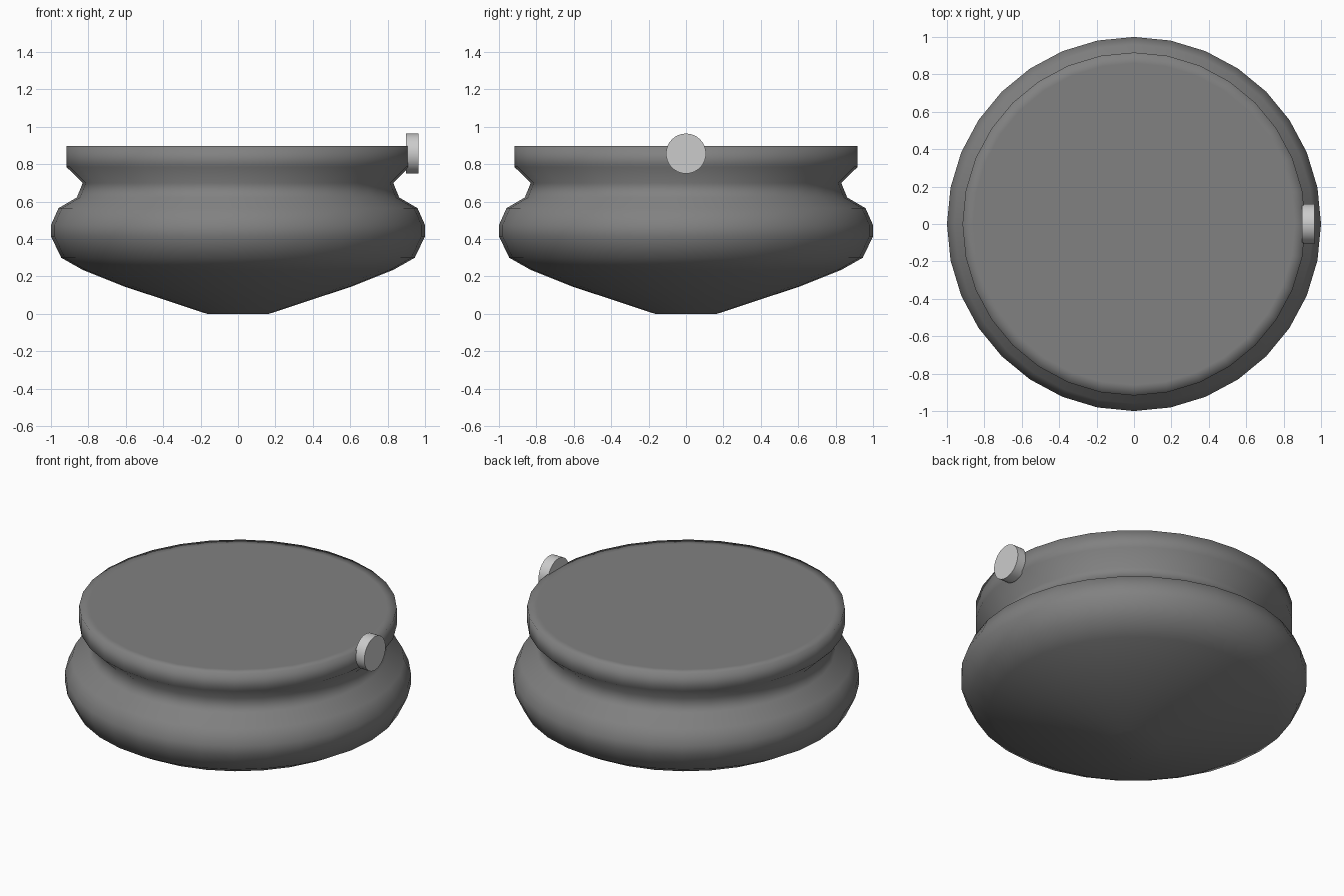
import bpy, bmesh, math
from mathutils import Matrix

if "Cube" in bpy.data.objects:
    bpy.data.objects.remove(bpy.data.objects["Cube"])

SIDES = 32


def finish(bm, name):
    bmesh.ops.recalc_face_normals(bm, faces=bm.faces)
    mesh = bpy.data.meshes.new(name)
    bm.to_mesh(mesh)
    bm.free()
    obj = bpy.data.objects.new(name, mesh)
    bpy.context.collection.objects.link(obj)
    return obj


# Pot body: closed lathe, fully smooth, narrow inset ring on the flat top
profile = [(0.165, 0), (0.61, 0.147), (0.83, 0.235), (0.945, 0.30),
           (1.0, 0.415), (1.0, 0.475), (0.96, 0.565), (0.862, 0.622),
           (0.83, 0.70), (0.917, 0.785), (0.917, 0.897), (0.86, 0.897)]
bm = bmesh.new()
rings = []
for r, z in profile:
    angles = [2 * math.pi * i / SIDES for i in range(SIDES)]
    rings.append([bm.verts.new((r * math.cos(a), r * math.sin(a), z)) for a in angles])
for low, high in zip(rings, rings[1:]):
    for i in range(SIDES):
        j = (i + 1) % SIDES
        bm.faces.new((low[i], low[j], high[j], high[i]))
bm.faces.new(rings[0][::-1])
bm.faces.new(rings[-1])
for f in bm.faces:
    f.smooth = True
body = finish(bm, "pot_body")
dark = bpy.data.materials.new("dark_grey")
dark.diffuse_color = (0.22, 0.22, 0.22, 1)
dark.use_nodes = True
dark.node_tree.nodes["Principled BSDF"].inputs["Base Color"].default_value = dark.diffuse_color
body.data.materials.append(dark)

# Round button set into the right side of the rim
bm = bmesh.new()
bmesh.ops.create_cone(bm, cap_ends=True, segments=32, radius1=0.107, radius2=0.107,
                      depth=0.066,
                      matrix=Matrix.Translation((0.932, 0, 0.857)) @ Matrix.Rotation(math.pi / 2, 4, 'Y'))
for f in bm.faces:
    f.smooth = len(f.verts) == 4
for e in bm.edges:
    if len({len(f.verts) for f in e.link_faces}) > 1:
        e.smooth = False
finish(bm, "rim_button")
